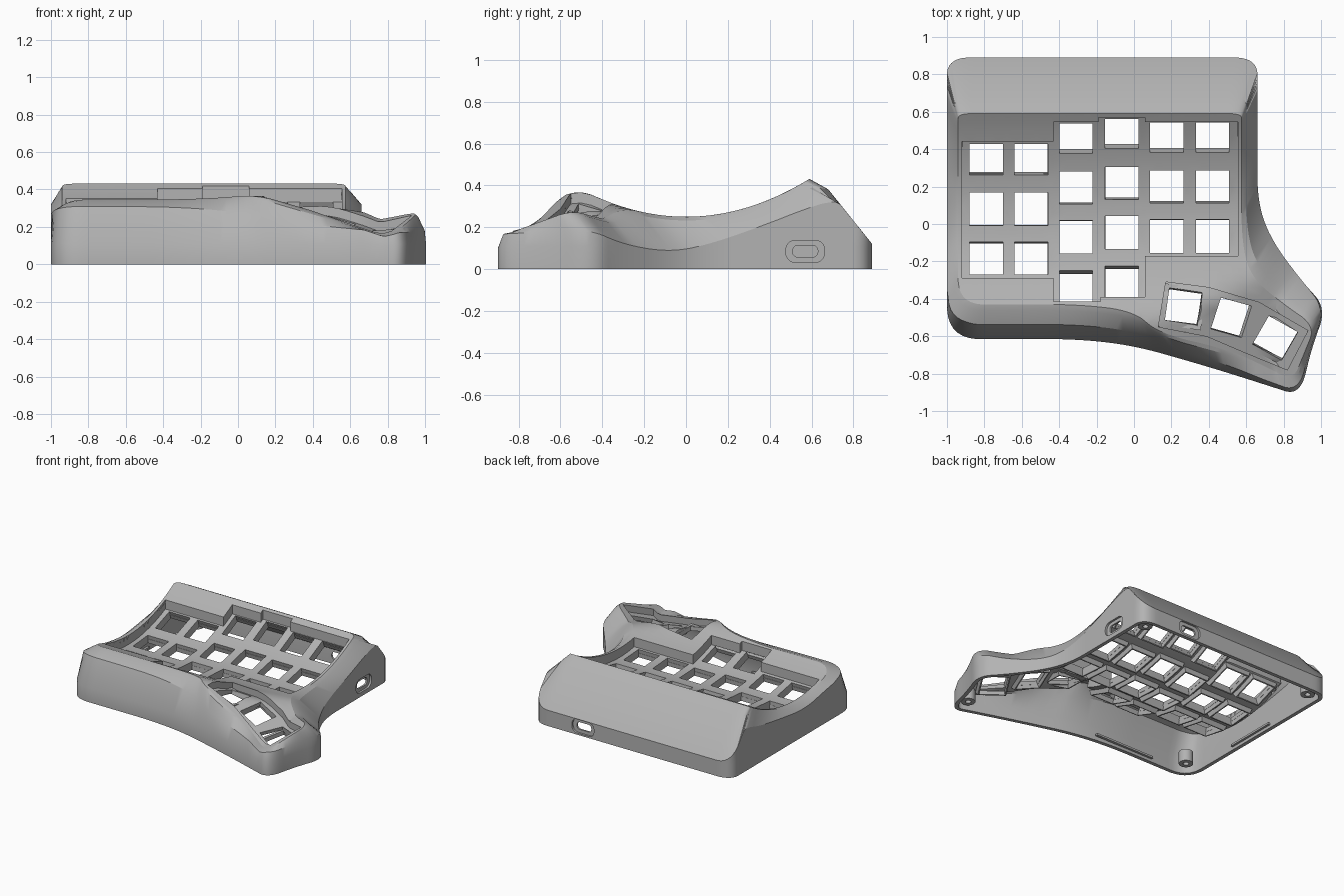
import bpy, bmesh, math
from mathutils import Vector, Matrix
from mathutils.geometry import delaunay_2d_cdt

cube = bpy.data.objects.get("Cube")
if cube:
    bpy.data.objects.remove(cube, do_unlink=True)

grey = bpy.data.materials.new("matte_grey")
grey.use_nodes = True
grey.diffuse_color = (0.45, 0.45, 0.45, 1)
grey.node_tree.nodes["Principled BSDF"].inputs["Base Color"].default_value = (0.45, 0.45, 0.45, 1)


def finish(bm, name):
    mesh = bpy.data.meshes.new(name)
    bm.to_mesh(mesh)
    bm.free()
    mesh.materials.append(grey)
    obj = bpy.data.objects.new(name, mesh)
    bpy.context.collection.objects.link(obj)
    return obj


def smooth(obj, degrees=25):
    bpy.ops.object.select_all(action='DESELECT')
    obj.select_set(True)
    bpy.context.view_layer.objects.active = obj
    for mod in list(obj.modifiers):
        bpy.ops.object.modifier_apply(modifier=mod.name)
    bpy.ops.object.shade_smooth_by_angle(angle=math.radians(degrees))


def solidify(obj, thickness):
    mod = obj.modifiers.new("thickness", 'SOLIDIFY')
    mod.thickness, mod.offset = thickness, -1


# Surface heights: a concave deck blending into a falling thumb area with a raised end
def deck_z(x, y):
    bowl = 0.25 + 0.52 * y * y
    thumb = 0.375 - 0.25 * min(max(x - 0.14, 0), 0.62) + 0.22 * (y + 0.49)
    thumb += 0.35 * max(x - 0.76, 0)
    k = 0.04
    h = max(k - abs(bowl - thumb), 0) / k
    return min(bowl, thumb) - h * h * k / 4


def finger_z(x, y):
    return deck_z(x, y) - 0.07


def thumb_z(x, y):
    return deck_z(x, y) - 0.05


def chaikin(rows, times=3):
    for _ in range(times):
        out = []
        for a, b in zip(rows, rows[1:] + rows[:1]):
            a, b = Vector(a), Vector(b)
            out += [a.lerp(b, 0.25), a.lerp(b, 0.75)]
        rows = out
    return rows


def subdivide(loop, step=0.05):
    out = []
    for a, b in zip(loop, loop[1:] + loop[:1]):
        a, b = Vector(a), Vector(b)
        n = max(1, math.ceil((b - a).length / step))
        out += [a.lerp(b, i / n) for i in range(n)]
    return out


def inside(p, loop):
    hit = False
    for a, b in zip(loop, loop[1:] + loop[:1]):
        if (a[1] > p[1]) != (b[1] > p[1]):
            if p[0] < a[0] + (p[1] - a[1]) * (b[0] - a[0]) / (b[1] - a[1]):
                hit = not hit
    return hit


# Fill a plan region, with holes, draped over a height function
def drape(bm, outer, holes, height):
    pts, edges = [], []
    for loop in [outer] + holes:
        k, n = len(pts), len(loop)
        pts += [Vector(p) for p in loop]
        edges += [(k + i, k + (i + 1) % n) for i in range(n)]

    def valid(p):
        return inside(p, outer) and not any(inside(p, h) for h in holes)
    grid = [Vector((-1 + 0.08 * i, -0.9 + 0.04 * j)) for i in range(26) for j in range(46)]
    pts += [p for p in grid if valid(p)]
    vs, _, faces, *_ = delaunay_2d_cdt(pts, edges, [], 0, 1e-5)
    verts = [bm.verts.new((v.x, v.y, height(v.x, v.y))) for v in vs]
    for f in faces:
        if valid(sum((vs[i] for i in f), Vector((0, 0))) / len(f)):
            face = bm.faces.new([verts[i] for i in f])
            face.normal_update()
            if face.normal.z < 0:
                face.normal_flip()


def wall(bm, loop, top, bottom):
    hi = [bm.verts.new((p[0], p[1], top(*p))) for p in loop]
    lo = [bm.verts.new((p[0], p[1], bottom(*p))) for p in loop]
    for i in range(len(loop)):
        j = (i + 1) % len(loop)
        bm.faces.new((hi[i], hi[j], lo[j], lo[i]))


# Case profile: base x, base y, wall height, rim x, rim y
profile = chaikin([
    (-.64, -.615, .31, -.66, -.43), (-.3, -.615, .305, -.3, -.43), (0, -.65, .28, 0, -.465),
    (.3, -.735, .23, .13, -.585), (.5, -.795, .2, .5, -.67), (.72, -.865, .18, .7, -.76),
    (.89, -.92, .165, .85, -.84), (.95, -.66, .18, .91, -.69), (1.03, -.45, .19, .97, -.545),
    (.9, -.31, .12, .8, -.43), (.73, -.08, .08, .62, -.28), (.66, .12, .12, .575, -.08),
    (.66, .4, .22, .575, .2), (.66, .55, .28, .575, .42), (.66, .7, .33, .575, .54),
    (.66, .89, .3, .575, .59), (.41, .89, .3, .45, .59), (-.75, .89, .3, -.8, .59),
    (-1, .89, .3, -.94, .59), (-1, .7, .33, -.94, .54), (-1, .55, .28, -.94, .42),
    (-1, .3, .24, -.94, .2), (-1, 0, .2, -.94, 0), (-1, -.25, .25, -.94, -.15),
    (-1, -.615, .31, -.94, -.43)])

rings = [[], [], [], [], []]
rim_loop = []
for ox, oy, wz, rx, ry in profile:
    base, rim = Vector((ox, oy, 0)), Vector((rx, ry, deck_z(rx, ry)))
    wz = min(wz, 0.12 + 1.24 * max(0, 0.89 - oy), rim.z - 0.005)
    draft = 0.42 * min(1, max(0, (-oy - 0.35) / 0.25))
    draft *= 1 - 0.4 * min(1, max(0, (ox - 0.3) / 0.4))
    shoulder = base.lerp(rim, draft)
    shoulder.z = wz
    skirt = Vector((ox, oy, min(0.11, wz * 0.65)))
    crest = shoulder.lerp(rim, 0.7)
    crest.z = wz + 0.84 * (rim.z - wz)
    for ring, p in zip(rings, (base, skirt, shoulder, crest, rim)):
        ring.append(p)
    rim_loop.append(Vector((rx, ry)))

# Outer case
bm = bmesh.new()
loft = [[bm.verts.new(p) for p in ring] for ring in rings]
for a, b in zip(loft, loft[1:]):
    for i in range(len(a)):
        j = (i + 1) % len(a)
        bm.faces.new((a[i], a[j], b[j], b[i]))
case = finish(bm, "outer_case")
solidify(case, 0.028)


# Rounded port cutters: a shallow recess and a through slot
def port_cutter(name, at, turn, width, height, depth):
    bm = bmesh.new()
    bmesh.ops.create_cube(bm, size=1)
    bmesh.ops.scale(bm, vec=(width, depth, height), verts=bm.verts)
    along = [e for e in bm.edges if abs(e.verts[0].co.y - e.verts[1].co.y) > depth / 2]
    bmesh.ops.bevel(bm, geom=along, offset=height * 0.42, segments=5, profile=0.5, affect='EDGES')
    bm.transform(Matrix.Translation(at) @ Matrix.Rotation(turn, 4, 'Z'))
    cutter = finish(bm, name)
    cutter.hide_render = True
    mod = case.modifiers.new(name, 'BOOLEAN')
    mod.object, mod.operation, mod.solver = cutter, 'DIFFERENCE', 'EXACT'
    return cutter


cutters = []
for side, at, turn in (("side", (.66, .57, .085), math.pi / 2), ("back", (.245, .89, .065), 0)):
    cutters.append(port_cutter(side + "_recess", at, turn, 0.185, 0.105, 0.03))
    cutters.append(port_cutter(side + "_slot", at, turn, 0.12, 0.055, 0.25))
smooth(case)
for cutter in cutters:
    bpy.data.objects.remove(cutter, do_unlink=True)

# Stepped finger well and fanned thumb well outlines
finger_well = subdivide([
    (-.92, -.29), (-.43, -.29), (-.43, -.415), (-.18, -.415), (-.18, -.39), (.06, -.39),
    (.06, -.17), (.555, -.17), (.555, .545), (.06, .545), (.06, .57), (-.19, .57),
    (-.19, .545), (-.43, .545), (-.43, .44), (-.92, .44)])
thumb_well = subdivide([(.13, -.55), (.39, -.6), (.6, -.69), (.82, -.78),
                        (.93, -.57), (.67, -.42), (.4, -.34), (.17, -.31)])

# Key positions: column x, first row y, row count
finger_keys = []
for x, y, count in ((-.79, .345, 3), (-.55, .345, 3), (-.31, .458, 4),
                    (-.065, .482, 4), (.175, .463, 3), (.42, .463, 3)):
    finger_keys += [(x, y - 0.264 * i, 0) for i in range(count)]
thumb_keys = [(.265, -.44, -8), (.52, -.5, -18), (.755, -.61, -30)]


# Local frame of a key, tilted to the surface
def key_frame(key, height):
    x, y, turn = key
    h = 0.08
    gx = (height(x + h, y) - height(x - h, y)) / (2 * h)
    gy = (height(x, y + h) - height(x, y - h)) / (2 * h)
    n = Vector((-gx, -gy, 1)).normalized()
    u = Vector((math.cos(math.radians(turn)), math.sin(math.radians(turn)), 0))
    u = (u - n * u.dot(n)).normalized()
    return Vector((x, y, height(x, y))), u, n.cross(u), n


def square(frame, size, depth):
    c, u, v, n = frame
    return [c + (u * a + v * b) * size / 2 - n * depth
            for a, b in ((-1, -1), (1, -1), (1, 1), (-1, 1))]


# Deck with both wells and key openings
frames = []
bm = bmesh.new()
drape(bm, rim_loop, [finger_well, thumb_well], deck_z)
for well, keys, height in ((finger_well, finger_keys, finger_z), (thumb_well, thumb_keys, thumb_z)):
    wall(bm, well, deck_z, height)
    local = [key_frame(k, height) for k in keys]
    drape(bm, well, [[p.xy for p in square(f, 0.178, 0)] for f in local], height)
    frames += local
bmesh.ops.remove_doubles(bm, verts=bm.verts, dist=1e-4)
deck = finish(bm, "key_deck")
solidify(deck, 0.03)
smooth(deck)

# Tapered switch sockets under the openings
bm = bmesh.new()
for f in frames:
    loops = [[bm.verts.new(p) for p in square(f, s, d)]
             for s, d in ((.222, .025), (.2, .058), (.182, .058), (.18, .025))]
    for a, b in zip(loops, loops[1:] + loops[:1]):
        for i in range(4):
            j = (i + 1) % 4
            bm.faces.new((a[i], b[i], b[j], a[j]))
bmesh.ops.recalc_face_normals(bm, faces=bm.faces)
finish(bm, "switch_sockets")

# Screw posts inside the corners
for name, x, y in (("front_left", -.87, -.48), ("back_left", -.9, .79),
                   ("back_right", .56, .79), ("thumb", .83, -.79)):
    bm = bmesh.new()
    loops = []
    for r, z in ((.05, .11), (.05, .02), (.02, .02), (.02, .1)):
        ring = bmesh.ops.create_circle(bm, segments=20, radius=r,
                                       matrix=Matrix.Translation((x, y, z)))["verts"]
        loops.append(ring)
    for a, b in zip(loops, loops[1:]):
        for i in range(20):
            bm.faces.new((a[i], a[(i + 1) % 20], b[(i + 1) % 20], b[i]))
    bm.faces.new(loops[3])
    bmesh.ops.recalc_face_normals(bm, faces=bm.faces)
    smooth(finish(bm, name + "_screw_post"))

# Retaining ribs on the inner walls
for name, at, size in (("front_rib", (-.4, -.58, .03), (.5, .02, .015)),
                       ("left_rib", (-.965, .1, .03), (.02, .4, .015))):
    bm = bmesh.new()
    bmesh.ops.create_cube(bm, size=1)
    bmesh.ops.scale(bm, vec=size, verts=bm.verts)
    bmesh.ops.translate(bm, vec=at, verts=bm.verts)
    finish(bm, name)
